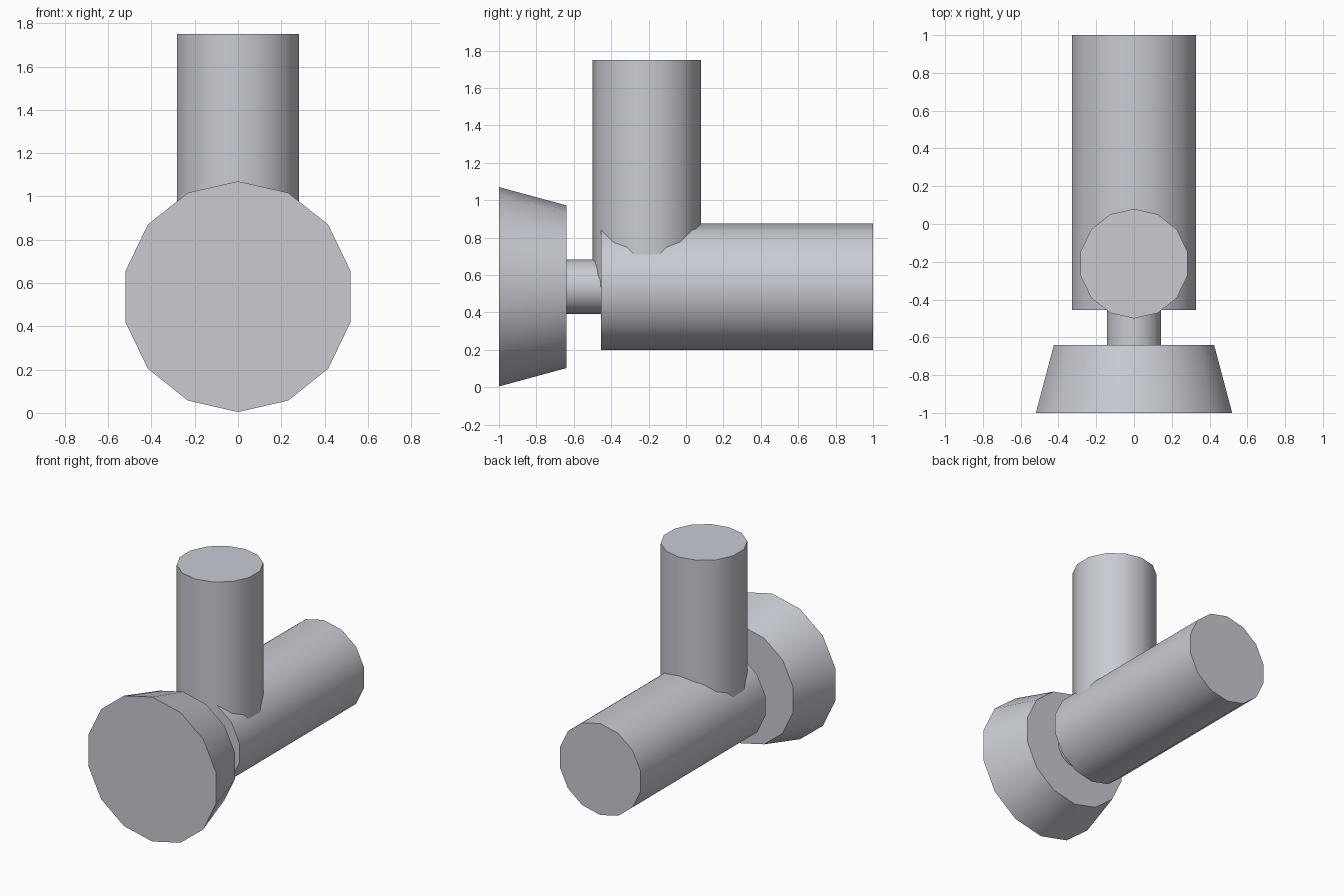
import bpy
import math
from mathutils import Vector

cube = bpy.data.objects.get("Cube")
if cube:
    bpy.data.objects.remove(cube, do_unlink=True)

SIDES = 14
AXIS_Z = 0.537

# Single plain grey for the whole model
grey = bpy.data.materials.new("light_grey")
grey.use_nodes = True
colour = (0.58, 0.60, 0.65, 1)
grey.diffuse_color = colour
grey.node_tree.nodes["Principled BSDF"].inputs["Base Color"].default_value = colour


def tube(name, start, end, r_start, r_end=None):
    """Capped round bar between two points, along y or z."""
    start, end = Vector(start), Vector(end)
    along_y = abs(end.y - start.y) > 0.01
    bpy.ops.mesh.primitive_cone_add(
        vertices=SIDES, radius1=r_start, radius2=r_end or r_start,
        depth=(end - start).length, location=(start + end) / 2,
        rotation=(-math.pi / 2 if along_y else 0, 0, 0))
    obj = bpy.context.object
    obj.name = name
    obj.data.materials.append(grey)
    bpy.ops.object.shade_smooth_by_angle(angle=math.radians(35))
    return obj


# Tapered front knob, narrowing towards the body
tube("front_knob", (0, -1, AXIS_Z), (0, -0.64, AXIS_Z), 0.533, 0.435)
# Thin neck joining knob and body
tube("neck", (0, -0.64, AXIS_Z), (0, -0.40, AXIS_Z), 0.146)
# Long horizontal body
tube("body_pipe", (0, -0.455, AXIS_Z), (0, 1, AXIS_Z), 0.3375)
# Upright branch rising from the body's axis
tube("upright_pipe", (0, -0.21, AXIS_Z), (0, -0.21, 1.75), 0.29)
